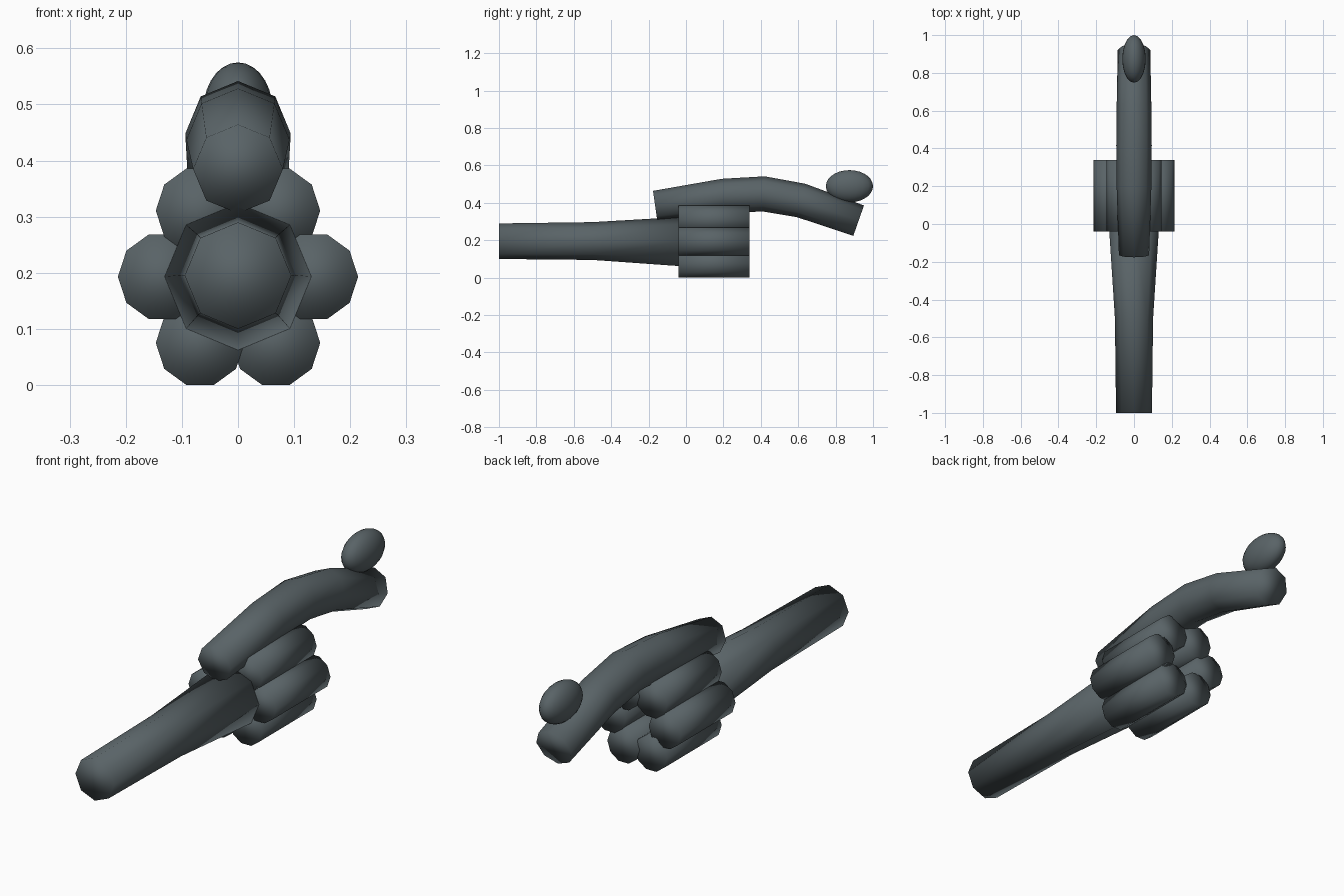
import bpy, bmesh, math
from mathutils import Vector

if "Cube" in bpy.data.objects:
    bpy.data.objects.remove(bpy.data.objects["Cube"])

metal = bpy.data.materials.new("dark slate metal")
metal.diffuse_color = (0.10, 0.125, 0.135, 1)
metal.use_nodes = True
metal.node_tree.nodes["Principled BSDF"].inputs["Base Color"].default_value = metal.diffuse_color


def finish(name, bm):
    bmesh.ops.recalc_face_normals(bm, faces=bm.faces)
    for f in bm.faces:
        f.smooth = True
    me = bpy.data.meshes.new(name)
    bm.to_mesh(me)
    bm.free()
    me.materials.append(metal)
    ob = bpy.data.objects.new(name, me)
    bpy.context.collection.objects.link(ob)
    return ob


def tube(name, path, sides, x=0.0):
    """Capped tube along (y, z, radius) stations, rings mitred to the path."""
    bm = bmesh.new()
    pts = [Vector((x, y, z)) for y, z, r in path]
    rings = []
    for i, p in enumerate(pts):
        t = Vector((0, 0, 0))
        if i > 0:
            t += (p - pts[i - 1]).normalized()
        if i < len(pts) - 1:
            t += (pts[i + 1] - p).normalized()
        t.normalize()
        up = Vector((0, -t.z, t.y))
        r = path[i][2]
        ring = []
        for k in range(sides):
            a = 2 * math.pi * k / sides
            ring.append(bm.verts.new(p + Vector((r * math.cos(a), 0, 0)) + up * (r * math.sin(a))))
        rings.append(ring)
    for a, b in zip(rings, rings[1:]):
        for k in range(sides):
            n = (k + 1) % sides
            bm.faces.new((a[k], a[n], b[n], b[k]))
    bm.faces.new(rings[0])
    bm.faces.new(rings[-1])
    return finish(name, bm)


# Tapered octagonal barrel
tube("barrel", [(-1.0, 0.195, 0.095), (-0.5, 0.196, 0.101), (-0.02, 0.193, 0.132)], 8)

# Six chambers in a ring
for i in range(6):
    a = math.radians(60 * i)
    cx, cz = 0.135 * math.cos(a), 0.193 + 0.136 * math.sin(a)
    tube("chamber_%d" % (i + 1), [(-0.04, cz, 0.079), (0.34, cz, 0.079)], 10, cx)

# Arched octagonal top handle
tube("handle", [(-0.165, 0.385, 0.08), (0.2, 0.437, 0.092), (0.415, 0.448, 0.094),
                (0.615, 0.413, 0.092), (0.923, 0.305, 0.086)], 8)

# Egg-shaped knob on the rear of the handle
bm = bmesh.new()
bmesh.ops.create_uvsphere(bm, u_segments=20, v_segments=14, radius=1)
for v in bm.verts:
    v.co = Vector((v.co.x * 0.062, v.co.y * 0.126 + 0.874, v.co.z * 0.086 + 0.489))
finish("knob", bm)
